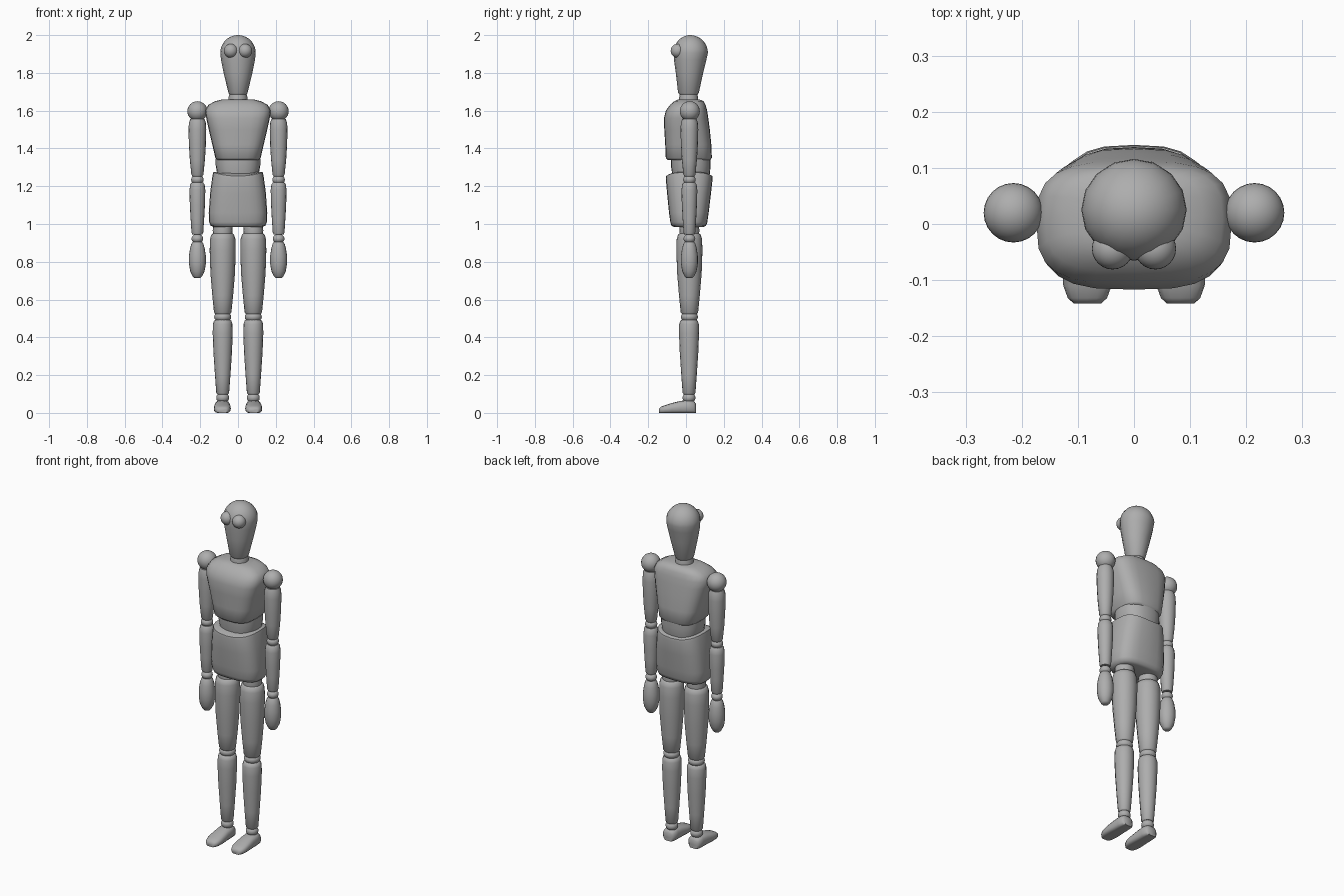
import bpy, bmesh, math

cube = bpy.data.objects.get("Cube")
if cube:
    bpy.data.objects.remove(cube, do_unlink=True)

GREY = (0.42, 0.42, 0.42, 1)
mat = bpy.data.materials.new("plain grey")
mat.use_nodes = True
mat.diffuse_color = GREY
bsdf = mat.node_tree.nodes["Principled BSDF"]
bsdf.inputs["Base Color"].default_value = GREY
bsdf.inputs["Roughness"].default_value = 0.6

MID_Y = 0.018          # depth of the limb axes


def finish(name, bm, angle=50):
    bmesh.ops.recalc_face_normals(bm, faces=bm.faces)
    mesh = bpy.data.meshes.new(name)
    bm.to_mesh(mesh)
    bm.free()
    mesh.materials.append(mat)
    obj = bpy.data.objects.new(name, mesh)
    bpy.context.collection.objects.link(obj)
    bpy.ops.object.select_all(action='DESELECT')
    obj.select_set(True)
    bpy.context.view_layer.objects.active = obj
    bpy.ops.object.shade_smooth_by_angle(angle=math.radians(angle))
    return obj


def signed_pow(v, p):
    return math.copysign(abs(v) ** p, v)


def bridge(bm, rings):
    """Skin a list of vertex rings and cap both ends."""
    n = len(rings[0])
    for a, b in zip(rings, rings[1:]):
        for i in range(n):
            j = (i + 1) % n
            bm.faces.new((a[i], a[j], b[j], b[i]))
    bm.faces.new(rings[0][::-1])
    bm.faces.new(rings[-1])


def loft(name, sections, x=0, sides=16, power=2, arch=None):
    """Sections are (z, half width, front y, back y); arch lifts the sides per ring."""
    bm = bmesh.new()
    rings = []
    for k, (z, w, front, back) in enumerate(sections):
        ring = []
        lift = arch[k] if arch else 0
        for i in range(sides):
            a = math.tau * i / sides
            c = signed_pow(math.cos(a), 2 / power)
            s = signed_pow(math.sin(a), 2 / power)
            ring.append(bm.verts.new((x + w * c, (front + back) / 2 + (back - front) / 2 * s,
                                      z + lift * c * c)))
        rings.append(ring)
    bridge(bm, rings)
    return finish(name, bm)


def turned(name, x, profile, y=MID_Y, sides=16):
    """Round limb from (z, radius) pairs."""
    return loft(name, [(z, r, y - r, y + r) for z, r in profile], x, sides)


def ball(name, loc, radius, squash=1):
    bm = bmesh.new()
    bmesh.ops.create_uvsphere(bm, u_segments=24, v_segments=16, radius=radius)
    for v in bm.verts:
        v.co.z *= squash
        v.co.x += loc[0]
        v.co.y += loc[1]
        v.co.z += loc[2]
    return finish(name, bm)


# Head: tapered jaw under a round dome
head = [(1.685, 0.045, -0.035, 0.062), (1.695, 0.051, -0.042, 0.068),
        (1.80, 0.076, -0.054, 0.091), (1.87, 0.09, -0.064, 0.108)]
for step in range(9):
    t = math.radians(10.5 * step)
    r = max(0.094 * math.cos(t), 0.004)
    head.append((1.906 + 0.094 * math.sin(t), r, 0.022 - 0.93 * r, 0.022 + r))
loft("head", head)
turned("neck", 0, [(1.64, 0.05), (1.67, 0.05), (1.69, 0.045)], y=0.014)

# Torso blocks
loft("chest", [(1.338, 0.108, -0.095, 0.128), (1.35, 0.12, -0.107, 0.137),
               (1.42, 0.136, -0.110, 0.134), (1.50, 0.155, -0.115, 0.126),
               (1.56, 0.168, -0.117, 0.118), (1.60, 0.174, -0.107, 0.112),
               (1.63, 0.158, -0.085, 0.104), (1.65, 0.122, -0.062, 0.093),
               (1.66, 0.08, -0.04, 0.07)], sides=24, power=3.1)
loft("waist", [(1.24, 0.105, -0.07, 0.12), (1.27, 0.111, -0.074, 0.127),
               (1.31, 0.118, -0.08, 0.13), (1.345, 0.118, -0.08, 0.13)], sides=24, power=2.4)
loft("pelvis", [(0.983, 0.125, -0.062, 0.09), (0.99, 0.144, -0.076, 0.106),
                (1.01, 0.153, -0.083, 0.113), (1.06, 0.155, -0.09, 0.12),
                (1.16, 0.147, -0.1, 0.132), (1.24, 0.135, -0.107, 0.141),
                (1.253, 0.131, -0.105, 0.139), (1.257, 0.122, -0.098, 0.132)],
     sides=24, power=2.9, arch=[0, 0, 0, 0, 0.01, 0.018, 0.02, 0.02])


def foot(name, x):
    """Lofted from heel to toe: (y, half width, height)."""
    bm = bmesh.new()
    rings = []
    for y, w, h in [(0.052, 0.026, 0.048), (0.042, 0.038, 0.063), (0.01, 0.041, 0.068),
                    (-0.03, 0.042, 0.063), (-0.075, 0.045, 0.052), (-0.11, 0.043, 0.041),
                    (-0.132, 0.035, 0.033), (-0.142, 0.024, 0.024)]:
        ring = []
        for i in range(16):
            a = math.tau * i / 16
            s = signed_pow(math.sin(a), 0.75)
            ring.append(bm.verts.new((x + w * signed_pow(math.cos(a), 0.75), y,
                                      max(0, h * (0.45 + 0.55 * s)))))
        rings.append(ring)
    bridge(bm, rings)
    return finish(name, bm)


for side, s in (("left", 1), ("right", -1)):
    # Eyes
    ball(side + "_eye", (0.038 * s, -0.044, 1.917), 0.037)

    # Arm
    x = 0.215 * s
    ball(side + "_shoulder", (x, 0.02, 1.597), 0.053)
    turned(side + "_upper_arm", x, [(1.252, 0.026), (1.262, 0.032), (1.34, 0.04), (1.42, 0.045),
                                    (1.50, 0.047), (1.535, 0.045), (1.555, 0.038)])
    ball(side + "_elbow", (x, MID_Y, 1.235), 0.033, 0.82)
    turned(side + "_forearm", x, [(0.945, 0.027), (0.955, 0.031), (1.03, 0.036), (1.10, 0.040),
                                  (1.18, 0.042), (1.21, 0.038), (1.219, 0.031)])
    ball(side + "_wrist", (x, MID_Y, 0.922), 0.031, 0.82)
    turned(side + "_hand", x, [(0.714, 0.016), (0.722, 0.024), (0.75, 0.038), (0.79, 0.045),
                               (0.83, 0.045), (0.87, 0.039), (0.895, 0.032), (0.905, 0.025)])

    # Leg
    x = 0.081 * s
    turned(side + "_hip", x, [(0.94, 0.05), (0.965, 0.053), (0.995, 0.05)])
    turned(side + "_thigh", x, [(0.522, 0.038), (0.532, 0.046), (0.62, 0.055), (0.74, 0.065),
                                (0.86, 0.069), (0.92, 0.067), (0.944, 0.06), (0.952, 0.048)])
    ball(side + "_knee", (x, MID_Y, 0.508), 0.045, 0.7)
    turned(side + "_shin", x, [(0.098, 0.028), (0.106, 0.034), (0.20, 0.041), (0.32, 0.049),
                               (0.42, 0.053), (0.47, 0.052), (0.488, 0.046), (0.494, 0.036)],
           y=0.016)
    ball(side + "_ankle", (x, 0.016, 0.08), 0.034, 0.85)
    foot(side + "_foot", 0.083 * s)
